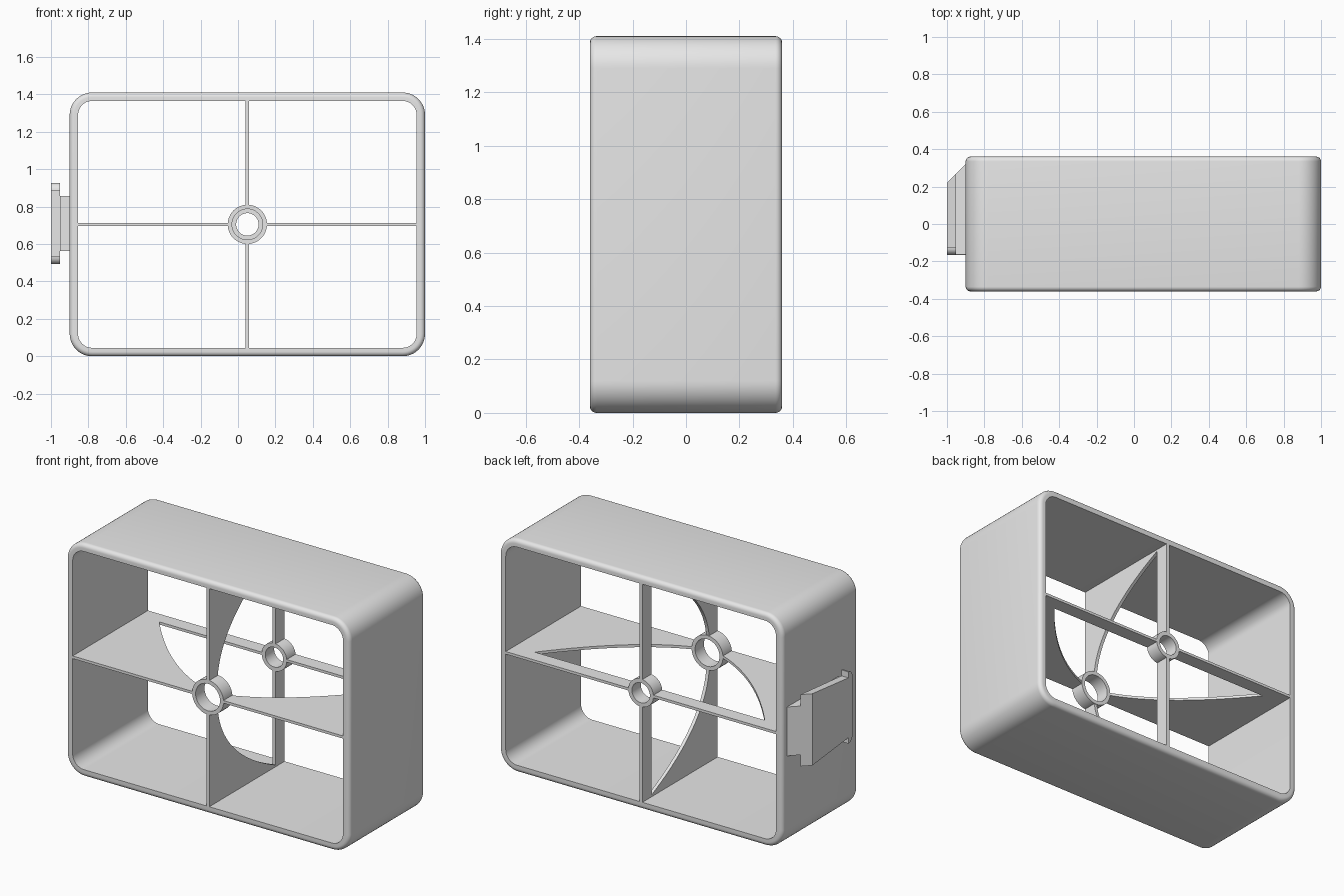
import bpy, bmesh
from math import pi, sin, cos
from mathutils import Vector

if "Cube" in bpy.data.objects:
    bpy.data.objects.remove(bpy.data.objects["Cube"])

GREY = (0.8, 0.8, 0.8, 1)
mat = bpy.data.materials.new("plain grey")
mat.use_nodes = True
mat.diffuse_color = GREY
mat.node_tree.nodes["Principled BSDF"].inputs["Base Color"].default_value = GREY

CX, CZ = 0.05, 0.705          # centre of the frame opening
HW, HH, HD = 0.95, 0.705, 0.36  # half width, height and depth
WALL, CORNER, EDGE = 0.045, 0.12, 0.025


def finish(bm, name):
    bmesh.ops.recalc_face_normals(bm, faces=bm.faces)
    mesh = bpy.data.meshes.new(name)
    bm.to_mesh(mesh)
    bm.free()
    mesh.materials.append(mat)
    obj = bpy.data.objects.new(name, mesh)
    bpy.context.collection.objects.link(obj)
    bpy.ops.object.select_all(action='DESELECT')
    obj.select_set(True)
    bpy.context.view_layer.objects.active = obj
    bpy.ops.object.shade_smooth_by_angle(angle=pi / 6)
    return obj


def loft_closed(rings, name):
    """Bridge closed rings of points, the last one back to the first."""
    bm = bmesh.new()
    loops = [[bm.verts.new(p) for p in ring] for ring in rings]
    n = len(loops[0])
    for a, b in zip(loops, loops[1:] + loops[:1]):
        for i in range(n):
            j = (i + 1) % n
            bm.faces.new((a[i], a[j], b[j], b[i]))
    return finish(bm, name)


def prism(points, offset, name):
    """Extrude a flat outline by an offset."""
    bm = bmesh.new()
    face = bm.faces.new([bm.verts.new(p) for p in points])
    new = bmesh.ops.extrude_face_region(bm, geom=[face])["geom"]
    bmesh.ops.translate(bm, vec=offset, verts=[v for v in new if isinstance(v, bmesh.types.BMVert)])
    return finish(bm, name)


# Rounded box frame, open front and back, with softened outer rims
def frame_ring(inset, y, steps=12):
    r = CORNER - inset
    pts = []
    for q, (sx, sz) in enumerate(((1, 1), (-1, 1), (-1, -1), (1, -1))):
        for k in range(steps + 1):
            a = (q + k / steps) * pi / 2
            pts.append((CX + sx * (HW - CORNER) + r * cos(a), y,
                        CZ + sz * (HH - CORNER) + r * sin(a)))
    return pts


rim = [(EDGE * (1 - cos(k * pi / 12)), HD - EDGE * (1 - sin(k * pi / 12))) for k in range(7)]
section = rim + [(WALL, HD), (WALL, -HD)] + [(i, -y) for i, y in reversed(rim)]
loft_closed([frame_ring(i, y) for i, y in section], "frame")


# Hubs: a larger ring in front, a smaller one at the back
def hub(name, outer, inner, y0, y1, n=48):
    def circle(r, y):
        return [(CX + r * cos(2 * pi * i / n), y, CZ + r * sin(2 * pi * i / n)) for i in range(n)]
    loft_closed([circle(outer, y0), circle(outer, y1), circle(inner, y1), circle(inner, y0)], name)


BAR = 0.275                   # front of the back bars
hub("front_hub", 0.105, 0.082, -HD, -BAR)
hub("back_hub", 0.084, 0.06, BAR, HD)


# Cross plates, each with a curved opening between front and back
def plate(name, axis, reach, tip, pull, thick):
    a, b, c = Vector((tip, BAR)), Vector(pull), Vector((0.098, -0.28))
    curve = [a * (1 - t) ** 2 + b * 2 * t * (1 - t) + c * t * t for t in (k / 24 for k in range(25))]
    outline = [(0.098, -HD), (reach, -HD), (reach, HD), (0.078, HD), (0.078, BAR)]
    outline += [tuple(p) for p in curve]
    side = Vector((axis.z, 0, axis.x)) * thick
    pts = [Vector((CX, 0, CZ)) + axis * r + Vector((0, y, 0)) - side / 2 for r, y in outline]
    prism(pts, side, name)


for sign, across, up in ((1, "left", "top"), (-1, "right", "bottom")):
    plate(across + "_plate", Vector((sign, 0, 0)), HW - WALL + 0.005, 0.77, (0.42, -0.157), 0.016)
    plate(up + "_plate", Vector((0, 0, sign)), HH - WALL + 0.005, 0.65, (0.42, -0.24), 0.02)


# Mounting tab: T-shaped slide with a slanted back end
def tab(name, x0, x1, half, radius):
    front, back = -0.165, -0.78
    ends = [(x, x - back + 0.44) for x in (x0, x1)]
    bm = bmesh.new()
    rings = []
    for x, y_end in ends:
        pts = [(y_end, -half), (y_end, half)]
        for s in (1, -1):
            arc = [(front + radius * (1 - sin(k * pi / 12)), s * (half - radius * (1 - cos(k * pi / 12))))
                   for k in range(7)]
            pts += arc[::-1] if s < 0 else arc
        # order the outline: back edge, upper front corner, lower front corner
        upper, lower = pts[2:9], pts[9:]
        pts = pts[:2] + upper[::-1] + lower[::-1]
        rings.append([bm.verts.new((x, y, CZ + 0.005 + z)) for y, z in pts])
    n = len(rings[0])
    for i in range(n):
        j = (i + 1) % n
        bm.faces.new((rings[0][i], rings[0][j], rings[1][j], rings[1][i]))
    for ring in rings:
        bm.faces.new(ring)
    finish(bm, name)


tab("tab_plate", -1.0, -0.953, 0.217, 0.04)
tab("tab_stem", -0.953, -0.895, 0.148, 0.002)
